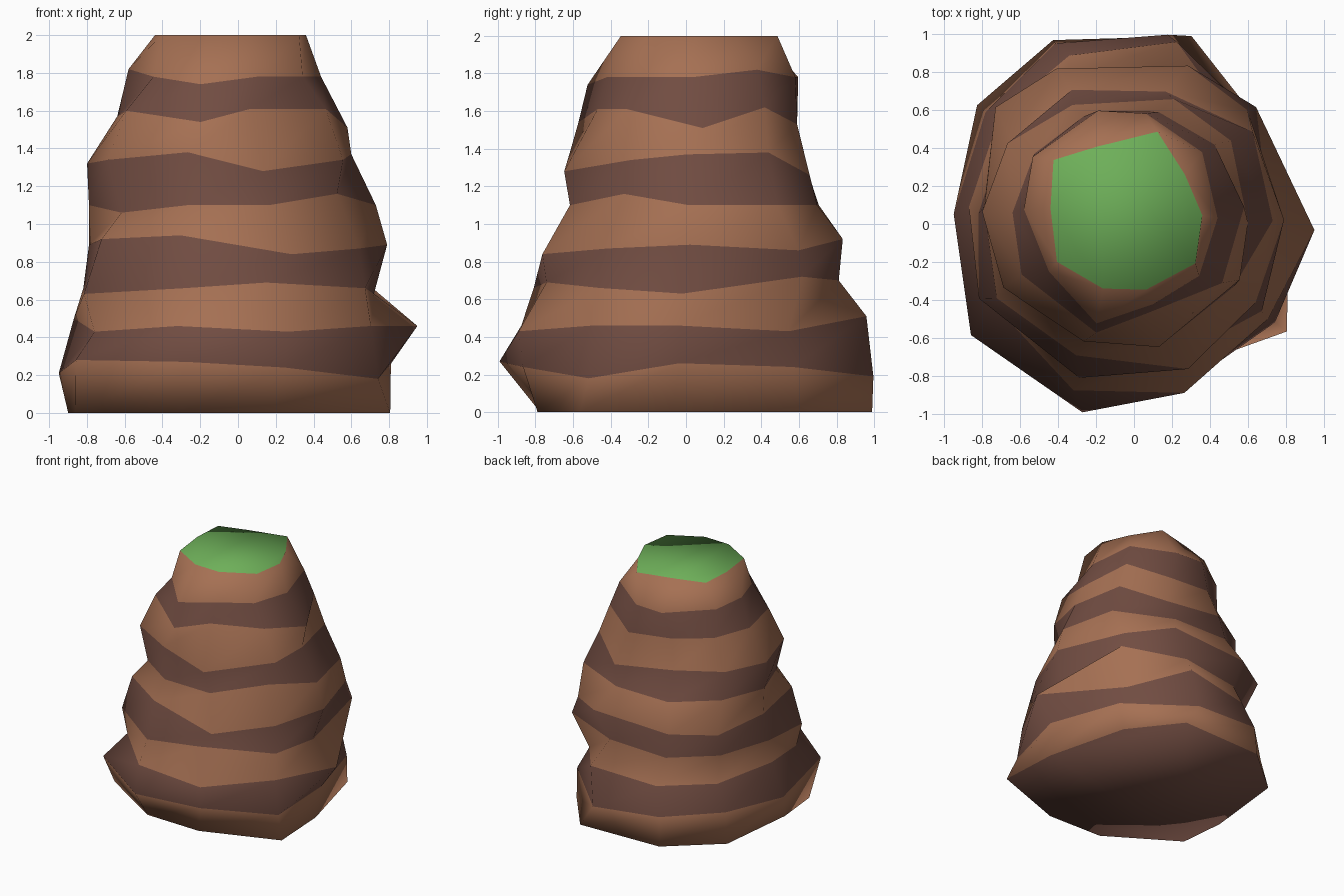
import bpy
import bmesh
from math import sin, cos, radians

default_cube = bpy.data.objects.get("Cube")
if default_cube:
    bpy.data.objects.remove(default_cube, do_unlink=True)


def make_material(name, red, green, blue):
    material = bpy.data.materials.new(name)
    material.use_nodes = True
    colour = (red, green, blue, 1.0)
    material.diffuse_color = colour
    shader = next(n for n in material.node_tree.nodes if n.type == "BSDF_PRINCIPLED")
    shader.inputs["Base Color"].default_value = colour
    return material


materials = [
    make_material("light clay", .38, .163, .087),
    make_material("dark clay", .165, .073, .054),
    make_material("grass green", .155, .43, .1),
]
LIGHT, DARK, GRASS = range(len(materials))

# Directions of the ten uneven ridges running up the rock
ridge_angles = [-2, 42, 75, 113, 144, 177, 213, 252, 285, 324]
(EAST, NORTHEAST, NORTH_A, NORTH_B, NORTHWEST,
 WEST, SOUTHWEST, SOUTH_A, SOUTH_B, SOUTHEAST) = range(len(ridge_angles))

# Layer outlines from the ground up: height, centre x, centre y, radius x, radius y
layers = [
    (0, -.04, .09, .86, .91),
    (.24, -.07, 0, .88, 1),
    (.46, 0, .04, .87, .92),
    (.66, -.05, .01, .77, .83),
    (.89, 0, .05, .79, .79),
    (1.1, -.03, .04, .76, .68),
    (1.34, -.1, .03, .7, .67),
    (1.57, -.03, .03, .61, .58),
    (1.78, -.07, .05, .51, .55),
    (2, -.04, .06, .4, .42),
]

# Corners that jut out or sink in sideways, layer by layer
chips = {
    0: {SOUTHEAST: (.15, -.12), NORTH_A: (.12, .02), NORTHWEST: (-.09, 0),
        NORTHEAST: (.01, -.1), WEST: (0, -.18), EAST: (-.04, -.13),
        SOUTHWEST: (-.1, -.02), NORTH_B: (-.05, .04)},
    1: {SOUTHEAST: (.1, .07), SOUTH_B: (.09, .1), SOUTH_A: (.07, -.04),
        SOUTHWEST: (-.05, -.04), NORTH_A: (.02, .03), NORTH_B: (0, .03),
        NORTHEAST: (.04, -.1)},
    2: {EAST: (.08, -.04), SOUTHWEST: (-.03, .06), NORTHEAST: (-.12, -.11),
        SOUTH_B: (.04, -.04), SOUTH_A: (-.05, -.04), NORTH_A: (0, .03)},
    3: {SOUTH_B: (0, .05), SOUTHEAST: (.1, .02), NORTHEAST: (.12, .05),
        SOUTHWEST: (-.12, .05), SOUTH_A: (0, -.03)},
    4: {SOUTH_B: (.08, -.05), SOUTH_A: (-.06, .01), NORTH_A: (.08, .02),
        NORTH_B: (-.1, .04), NORTHWEST: (-.09, .1), NORTHEAST: (.01, .02),
        SOUTHWEST: (-.06, -.01)},
    5: {SOUTHEAST: (-.06, .03), NORTHEAST: (.09, -.01), SOUTHWEST: (.05, 0),
        NORTH_B: (0, .04)},
    6: {SOUTH_B: (.05, -.03), NORTHEAST: (.09, -.04), SOUTHEAST: (.09, .07),
        NORTH_B: (.05, -.02), NORTH_A: (.13, -.02), SOUTH_A: (.05, -.01)},
    7: {SOUTH_A: (.02, -.05), SOUTH_B: (-.06, .06), SOUTHWEST: (-.05, .02),
        EAST: (0, .08)},
    8: {SOUTH_A: (.03, -.05), SOUTH_B: (.04, .06), NORTH_B: (.08, .04),
        NORTHEAST: (.05, -.04), SOUTHWEST: (.05, 0), NORTHWEST: (-.05, -.02)},
    9: {NORTHWEST: (-.06, .03), NORTHEAST: (.01, -.08), NORTH_A: (.06, .02),
        NORTH_B: (0, -.04), SOUTHEAST: (.04, -.02), SOUTHWEST: (-.03, -.03)},
}

# Rises and dips of the band edges, layer by layer
waves = {
    1: {SOUTHEAST: -.06, SOUTH_A: .03, SOUTHWEST: .04, NORTH_A: -.05, WEST: -.03, EAST: .02},
    2: {SOUTHWEST: -.03, NORTHEAST: -.03, NORTH_A: .05, WEST: .04, SOUTH_B: -.03},
    3: {EAST: -.03, SOUTH_B: .03, NORTHEAST: .06, SOUTHWEST: -.03, NORTH_A: .04},
    4: {SOUTH_B: -.05, SOUTH_A: .05, NORTHEAST: -.03, NORTH_A: .03, SOUTHWEST: .03,
        SOUTHEAST: -.02},
    5: {SOUTHEAST: .06, SOUTHWEST: -.04},
    6: {SOUTH_B: -.06, NORTHEAST: .04, SOUTH_A: .04, EAST: .03, NORTH_A: -.08, WEST: -.02},
    7: {SOUTH_A: -.03, SOUTH_B: .04, SOUTHEAST: .04, NORTHEAST: .05, EAST: -.06,
        SOUTHWEST: .03, NORTH_A: -.04},
    8: {SOUTH_A: -.04, NORTHWEST: .03, NORTHEAST: .04, WEST: .04},
}

# Stack the layer outlines
bm = bmesh.new()
rings = []
for height, centre_x, centre_y, radius_x, radius_y in layers:
    ring = []
    for angle in map(radians, ridge_angles):
        ring.append(bm.verts.new((centre_x + radius_x * cos(angle),
                                  centre_y + radius_y * sin(angle), height)))
    rings.append(ring)

for layer, shifts in chips.items():
    for ridge, (shift_x, shift_y) in shifts.items():
        corner = rings[layer][ridge].co
        corner.x += shift_x
        corner.y += shift_y

for layer, rises in waves.items():
    for ridge, rise in rises.items():
        rings[layer][ridge].co.z += rise

# Alternating bands of clay between neighbouring outlines
count = len(ridge_angles)
for band, (lower, upper) in enumerate(zip(rings, rings[1:])):
    for i in range(count):
        j = (i + 1) % count
        face = bm.faces.new((lower[i], lower[j], upper[j], upper[i]))
        face.material_index = DARK if band % 2 else LIGHT

# Underside and grassy top
bm.faces.new(rings[0][::-1]).material_index = DARK
bm.faces.new(rings[-1]).material_index = GRASS

for face in bm.faces:
    face.smooth = True
bm.normal_update()

mesh = bpy.data.meshes.new("layered_rock")
bm.to_mesh(mesh)
bm.free()
for material in materials:
    mesh.materials.append(material)
rock = bpy.data.objects.new("layered_rock", mesh)
bpy.context.collection.objects.link(rock)
